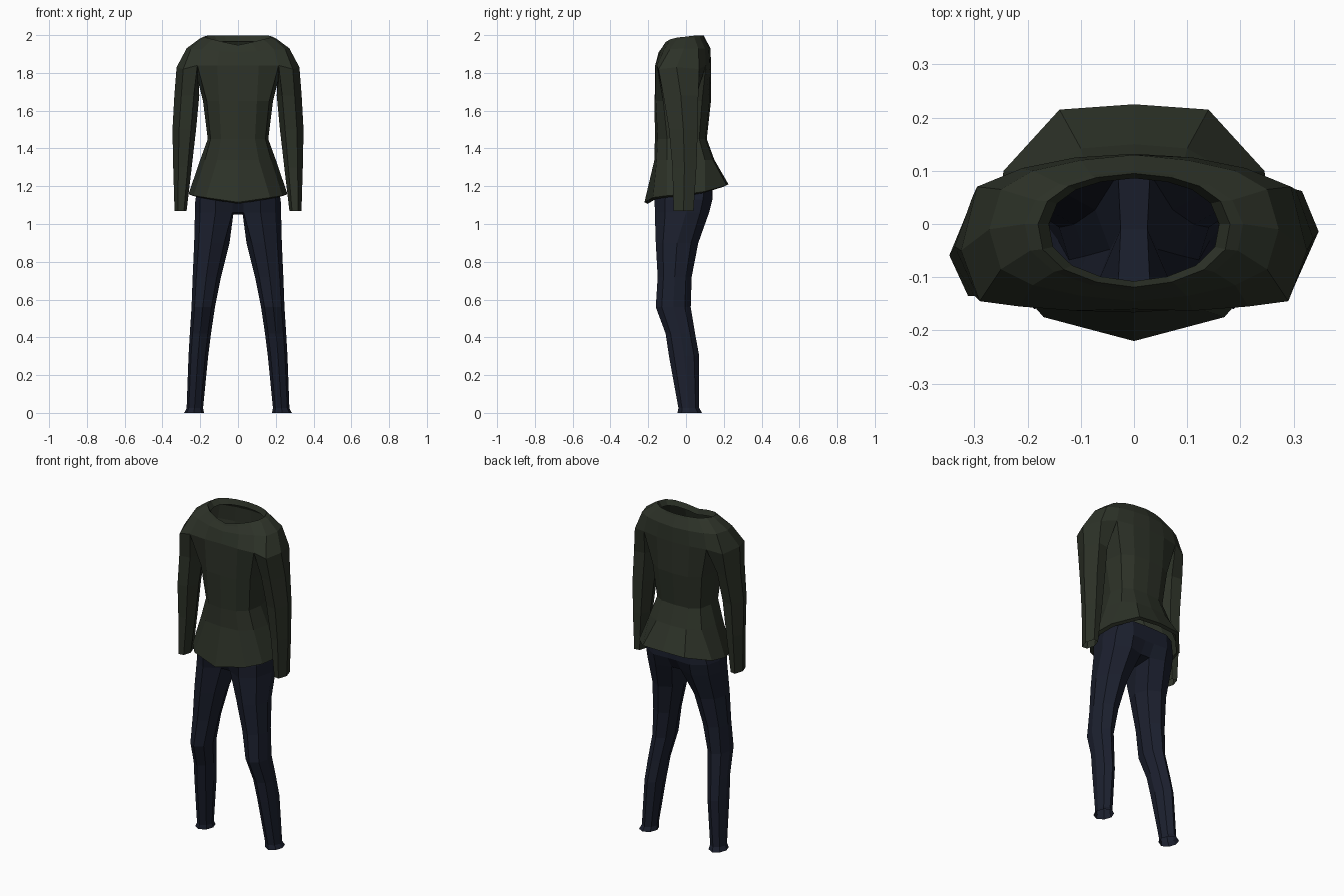
import bpy, bmesh


def mirror(pts):
    return [(-x, y, z) for x, y, z in pts]


def full(half):
    """Close a front-to-back half ring with its mirror image."""
    return half + [(-x, y, z) for x, y, z in reversed(half) if x > 1e-5]


def at(z, pts):
    return [(x, y, z) for x, y in pts]


def bridge(bm, rings):
    """Skin quads between successive closed rings of equal length."""
    loops = [[bm.verts.new(p) for p in r] for r in rings]
    for a, b in zip(loops, loops[1:]):
        n = len(a)
        for i in range(n):
            j = (i + 1) % n
            bm.faces.new((a[i], a[j], b[j], b[i]))


def finish(bm, name, color):
    bmesh.ops.remove_doubles(bm, verts=bm.verts[:], dist=1e-4)
    bmesh.ops.recalc_face_normals(bm, faces=bm.faces[:])
    me = bpy.data.meshes.new(name)
    bm.to_mesh(me)
    bm.free()
    mat = bpy.data.materials.new(name + "_cloth")
    mat.diffuse_color = (*color, 1)
    me.materials.append(mat)
    ob = bpy.data.objects.new(name, me)
    bpy.context.collection.objects.link(ob)


# Sweater: shoulder yoke and rolled collar
bm = bmesh.new()
yoke = [(0, -.16, 1.84), (.11, -.163, 1.84), (.215, -.155, 1.84),
        (.29, -.145, 1.82), (.325, -.05, 1.83), (.295, .07, 1.82),
        (.21, .105, 1.84), (.11, .125, 1.84), (0, .132, 1.84)]
shoulder = [(0, -.145, 1.91), (.1, -.135, 1.915), (.19, -.115, 1.925),
            (.25, -.085, 1.925), (.272, -.01, 1.93), (.25, .065, 1.93),
            (.19, .1, 1.93), (.1, .12, 1.93), (0, .13, 1.93)]
collar = [(0, -.125, 1.935), (.08, -.115, 1.95), (.15, -.09, 1.965),
          (.195, -.05, 1.975), (.205, 0, 1.98), (.185, .045, 1.985),
          (.14, .075, 1.985), (.08, .092, 1.985), (0, .1, 1.985)]
rim = [(x * .88, y * .95, z + .012) for x, y, z in collar]
inner = [(x * .78, y * .86, z - .02) for x, y, z in collar]
bridge(bm, [full(r) for r in (yoke, shoulder, collar, rim, inner)])

# Sweater: body, flared hem and small hem lip
armpit = (.215, -.02, 1.77)
body = [
    yoke[:3] + [armpit] + yoke[6:],
    at(1.65, [(0, -.166), (.1, -.16), (.165, -.12), (.185, -.02),
              (.165, .085), (.1, .124), (0, .132)]),
    at(1.45, [(0, -.165), (.09, -.15), (.145, -.1), (.16, -.01),
              (.145, .07), (.09, .102), (0, .11)]),
    at(1.34, [(0, -.167), (.11, -.155), (.175, -.1), (.2, 0),
              (.175, .1), (.1, .142), (0, .15)]),
    [(0, -.22, 1.115), (.17, -.175, 1.14), (.235, -.1, 1.15), (.262, 0, 1.158),
     (.245, .1, 1.172), (.14, .215, 1.205), (0, .225, 1.21)],
]
body.append([(x * .92, y * .92, z - .008) for x, y, z in body[-1]])
bridge(bm, [full(r) for r in body])


# Sweater: six-sided sleeves, the left one hanging further forward
def sleeve_ring(z, x0, x1, y0, y1, dy):
    w, d = x1 - x0, y1 - y0
    return [(x0 + w * u, y0 + d * v + dy, z) for u, v in
            ((.22, .05), (.72, 0), (1, .5), (.75, 1), (.25, .95), (0, .5))]


top = yoke[2:7] + [armpit]
sections = [(1.68, .205, .337, -.12, .065), (1.5, .222, .347, -.09, .062),
            (1.3, .245, .343, -.072, .055), (1.07, .272, .336, -.066, .04)]
for side, shifts in ((1, (0, 0, 0, 0)), (-1, (-.015, -.045, -.05, -.052))):
    rings = [top] + [sleeve_ring(*s, dy) for s, dy in zip(sections, shifts)]
    bridge(bm, rings if side > 0 else [mirror(r) for r in rings])
finish(bm, "sweater", (.026, .032, .021))

# Trousers: hips
bm = bmesh.new()
waist = at(1.22, [(.03, -.155), (.12, -.155), (.185, -.1), (.2, 0),
                  (.185, .1), (.12, .135), (.03, .14)])
hip = at(1.13, [(.03, -.158), (.12, -.166), (.2, -.11), (.226, 0),
                (.205, .09), (.12, .14), (.03, .135)])
split = at(1.06, [(.03, -.12), (.12, -.165), (.2, -.11), (.228, 0),
                  (.205, .075), (.12, .122), (.03, .095)])
bridge(bm, [full(r) for r in (waist, hip, split)])

# Trousers: strip under the crotch
crotch = (.025, -.01, 1.05)
for a, b in ((split[0], crotch), (crotch, split[-1])):
    bm.faces.new([bm.verts.new(p) for p in (a, b, *mirror([b, a]))])


# Trousers: eight-sided legs with a bent knee and flared ankle
def leg_ring(z, x0, x1, y0, y1):
    w, d = x1 - x0, y1 - y0
    return [(x0 + w * u, y0 + d * v, z) for u, v in
            ((.15, .17), (.52, 0), (.87, .17), (1, .5),
             (.87, .83), (.52, 1), (.15, .83), (0, .5))]


leg = [split + [crotch]] + [leg_ring(*s) for s in (
    (.9, .045, .232, -.16, .065), (.72, .09, .24, -.15, .03),
    (.56, .122, .246, -.16, .025), (.42, .143, .255, -.108, .048),
    (.3, .158, .262, -.09, .07), (.025, .185, .272, -.04, .07),
    (0, .18, .285, -.045, .085))]
bridge(bm, leg)
bridge(bm, [mirror(r) for r in leg])
finish(bm, "trousers", (.011, .014, .027))
